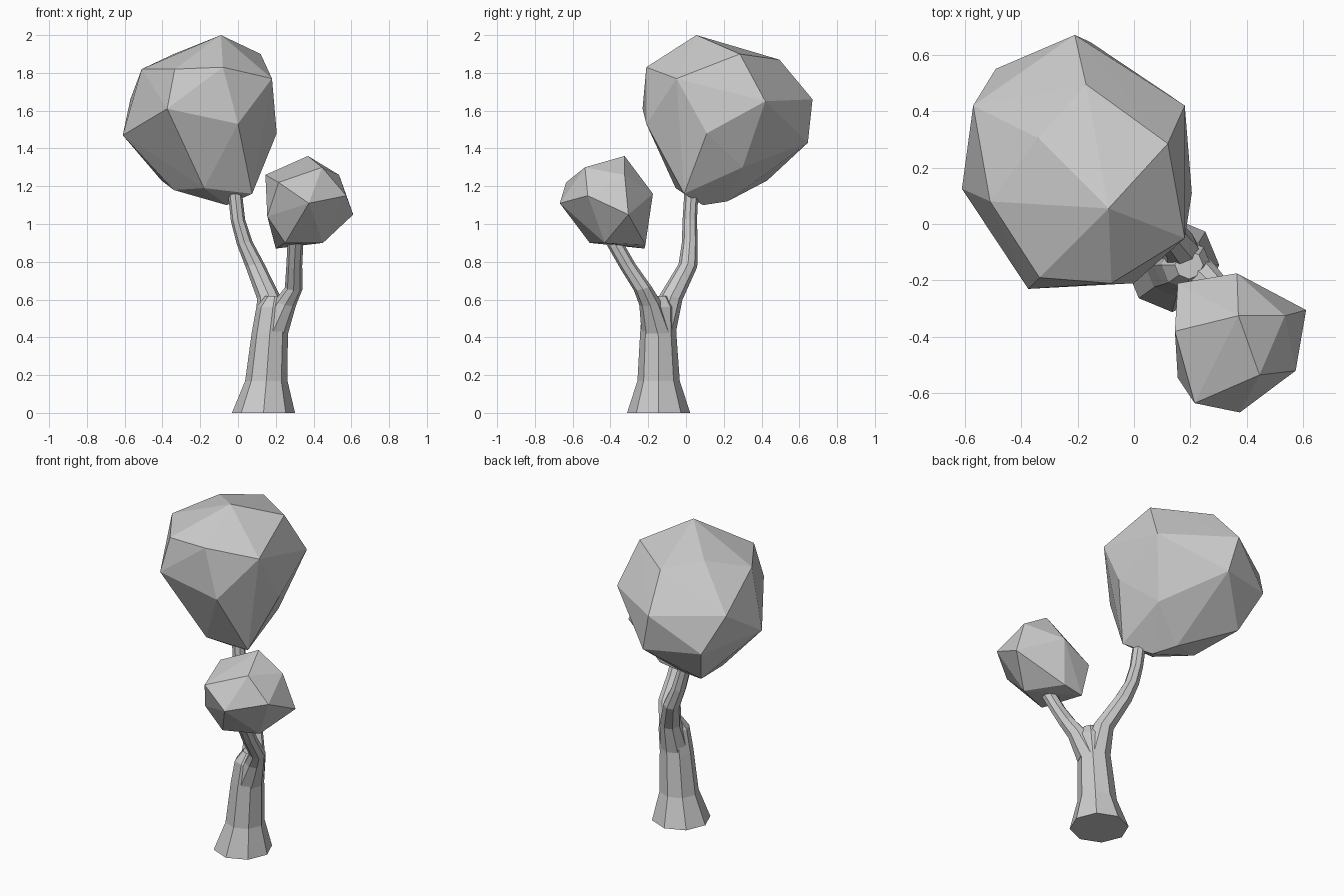
import bpy, bmesh
from math import sin, cos, tau
from mathutils import Vector

cube = bpy.data.objects.get("Cube")
if cube:
    bpy.data.objects.remove(cube, do_unlink=True)

grey = bpy.data.materials.new("light_grey")
grey.use_nodes = True
grey.diffuse_color = (0.6, 0.6, 0.6, 1)
grey.node_tree.nodes["Principled BSDF"].inputs["Base Color"].default_value = grey.diffuse_color


def finish(name, bm):
    bmesh.ops.recalc_face_normals(bm, faces=bm.faces)
    mesh = bpy.data.meshes.new(name)
    bm.to_mesh(mesh)
    bm.free()
    mesh.materials.append(grey)
    obj = bpy.data.objects.new(name, mesh)
    bpy.context.collection.objects.link(obj)
    return obj


def limb(name, path, sides=8, tilt=0.5):
    """Loft an eight-sided tube along (x, y, z, radius) stations."""
    bm = bmesh.new()
    centres = [Vector(p[:3]) for p in path]
    rings = []
    for i, (c, p) in enumerate(zip(centres, path)):
        along = centres[min(i + 1, len(path) - 1)] - centres[max(i - 1, 0)]
        normal = Vector((0, 0, 1)) if i == 0 else Vector((0, 0, 1)).lerp(along.normalized(), tilt)
        turn = Vector((0, 0, 1)).rotation_difference(normal)
        ring = []
        for k in range(sides):
            a = tau * k / sides
            ring.append(bm.verts.new(c + turn @ Vector((cos(a), sin(a), 0)) * p[3]))
        rings.append(ring)
    for low, high in zip(rings, rings[1:]):
        for k in range(sides):
            n = (k + 1) % sides
            bm.faces.new((low[k], low[n], high[n], high[k]))
    bm.faces.new(rings[0][::-1])
    bm.faces.new(rings[-1])
    return finish(name, bm)


def crown(name, corners):
    """Faceted foliage: the convex hull of its corner points."""
    bm = bmesh.new()
    for c in corners:
        bm.verts.new(c)
    hull = bmesh.ops.convex_hull(bm, input=bm.verts)
    loose = {g for g in hull["geom_interior"] if isinstance(g, bmesh.types.BMVert)}
    bmesh.ops.delete(bm, geom=list(loose), context='VERTS')
    return finish(name, bm)


# Flared trunk and the two branches that split from it
limb("trunk", [(.135, -.145, 0, .167), (.15, -.145, .17, .112),
               (.168, -.147, .42, .096), (.185, -.145, .56, .088), (.195, -.145, .62, .05)], tilt=0)
limb("tall_branch", [(.17, -.14, .42, .085), (.163, -.08, .61, .062), (.09, .01, .78, .05),
                     (.035, .02, .9, .042), (0, .02, 1.02, .038), (-.02, .03, 1.2, .037)])
limb("short_branch", [(.18, -.15, .42, .085), (.25, -.19, .58, .058), (.295, -.23, .66, .047),
                      (.298, -.31, .78, .042), (.305, -.39, .92, .042)])

# Large crown, listed from top to bottom
crown("large_crown", [
    (-.09, .055, 2), (.12, .285, 1.9), (-.34, .305, 1.9), (-.17, .495, 1.87),
    (-.08, -.21, 1.83), (-.51, .08, 1.82), (-.335, -.19, 1.82), (.18, -.05, 1.77),
    (-.21, .67, 1.66), (.18, .42, 1.65), (-.57, .42, 1.66), (-.375, -.23, 1.61),
    (0, -.21, 1.53), (.205, .11, 1.48), (-.61, .125, 1.47), (-.49, .55, 1.45),
    (-.155, .645, 1.43), (.07, .3, 1.3), (-.405, .43, 1.23), (-.18, -.055, 1.19),
    (-.34, .12, 1.18), (.075, -.01, 1.16), (-.13, .22, 1.12), (-.06, .09, 1.1)])

# Small crown, listed from top to bottom
crown("small_crown", [
    (.37, -.325, 1.36), (.445, -.535, 1.3), (.145, -.38, 1.26), (.535, -.325, 1.26),
    (.215, -.635, 1.22), (.365, -.175, 1.16), (.573, -.52, 1.15), (.375, -.668, 1.11),
    (.155, -.21, 1.08), (.61, -.305, 1.05), (.155, -.545, 1.04), (.25, -.51, .9),
    (.45, -.43, .9), (.33, -.215, .89), (.2, -.22, .87)])
